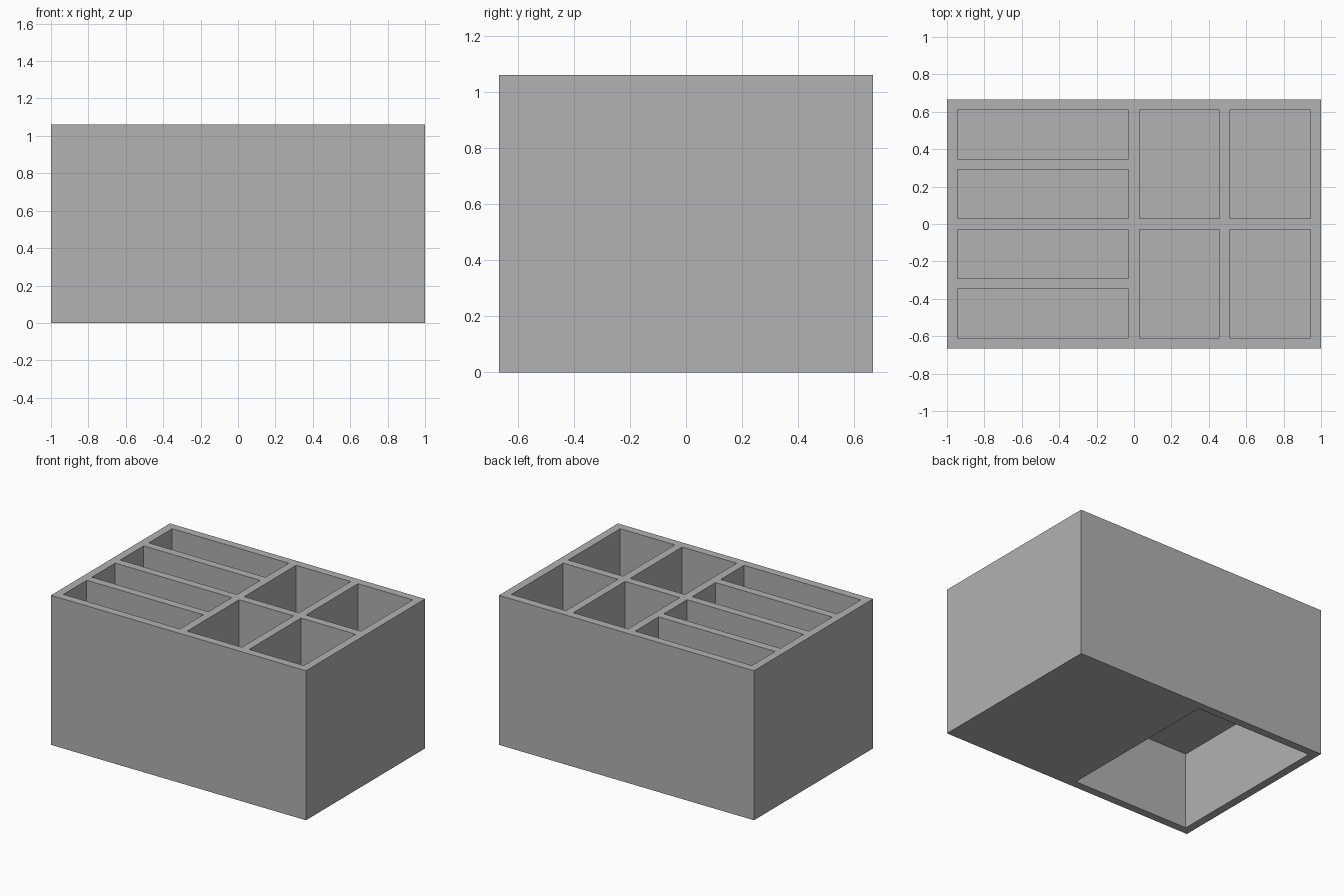
import bpy
import bmesh
from mathutils import Matrix, Vector

cube = bpy.data.objects.get("Cube")
if cube:
    bpy.data.objects.remove(cube, do_unlink=True)

# Overall size, wall thickness and the level of the shallow tray floors
LENGTH, DEPTH, HEIGHT = 2.0, 4 / 3, 1.06
WALL = 0.057
SHALLOW_FLOOR = 0.6

grey = bpy.data.materials.new("plain grey")
grey.use_nodes = True
colour = (0.445, 0.445, 0.445, 1)
grey.diffuse_color = colour
grey.node_tree.nodes["Principled BSDF"].inputs["Base Color"].default_value = colour


def add_box(bm, low, high):
    low, high = Vector(low), Vector(high)
    place = Matrix.Translation((low + high) / 2) @ Matrix.Diagonal((high - low).to_4d())
    bmesh.ops.create_cube(bm, size=1, matrix=place)


def make_object(name, bm):
    mesh = bpy.data.meshes.new(name)
    bm.to_mesh(mesh)
    bm.free()
    mesh.materials.append(grey)
    obj = bpy.data.objects.new(name, mesh)
    bpy.context.collection.objects.link(obj)
    return obj


def split(start, end, count):
    """Equal compartments between start and end, with a wall between each."""
    size = (end - start - WALL * (count - 1)) / count
    return [(start + i * (size + WALL), start + i * (size + WALL) + size)
            for i in range(count)]


# Solid outer block
bm = bmesh.new()
add_box(bm, (-LENGTH / 2, -DEPTH / 2, 0), (LENGTH / 2, DEPTH / 2, HEIGHT))
organizer = make_object("organizer_box", bm)

# Compartments: four shallow trays, four deep bins, a hollow under the trays
x_edge, y_edge, rim = LENGTH / 2 - WALL, DEPTH / 2 - WALL, HEIGHT + 0.1
bm = bmesh.new()
for y0, y1 in split(-y_edge, y_edge, 4):
    add_box(bm, (-x_edge, y0, SHALLOW_FLOOR), (-WALL / 2, y1, rim))
for x0, x1 in split(WALL / 2, x_edge, 2):
    for y0, y1 in split(-y_edge, y_edge, 2):
        add_box(bm, (x0, y0, WALL), (x1, y1, rim))
add_box(bm, (-x_edge, -y_edge, -0.1), (-WALL / 2, y_edge, SHALLOW_FLOOR - WALL))
cutter = make_object("compartment_cutter", bm)
cutter.hide_render = True

# Cut the compartments, then discard the cutter
cut = organizer.modifiers.new("compartments", "BOOLEAN")
cut.operation = "DIFFERENCE"
cut.solver = "EXACT"
cut.object = cutter
bpy.context.view_layer.objects.active = organizer
bpy.ops.object.modifier_apply(modifier=cut.name)
bpy.data.objects.remove(cutter, do_unlink=True)
